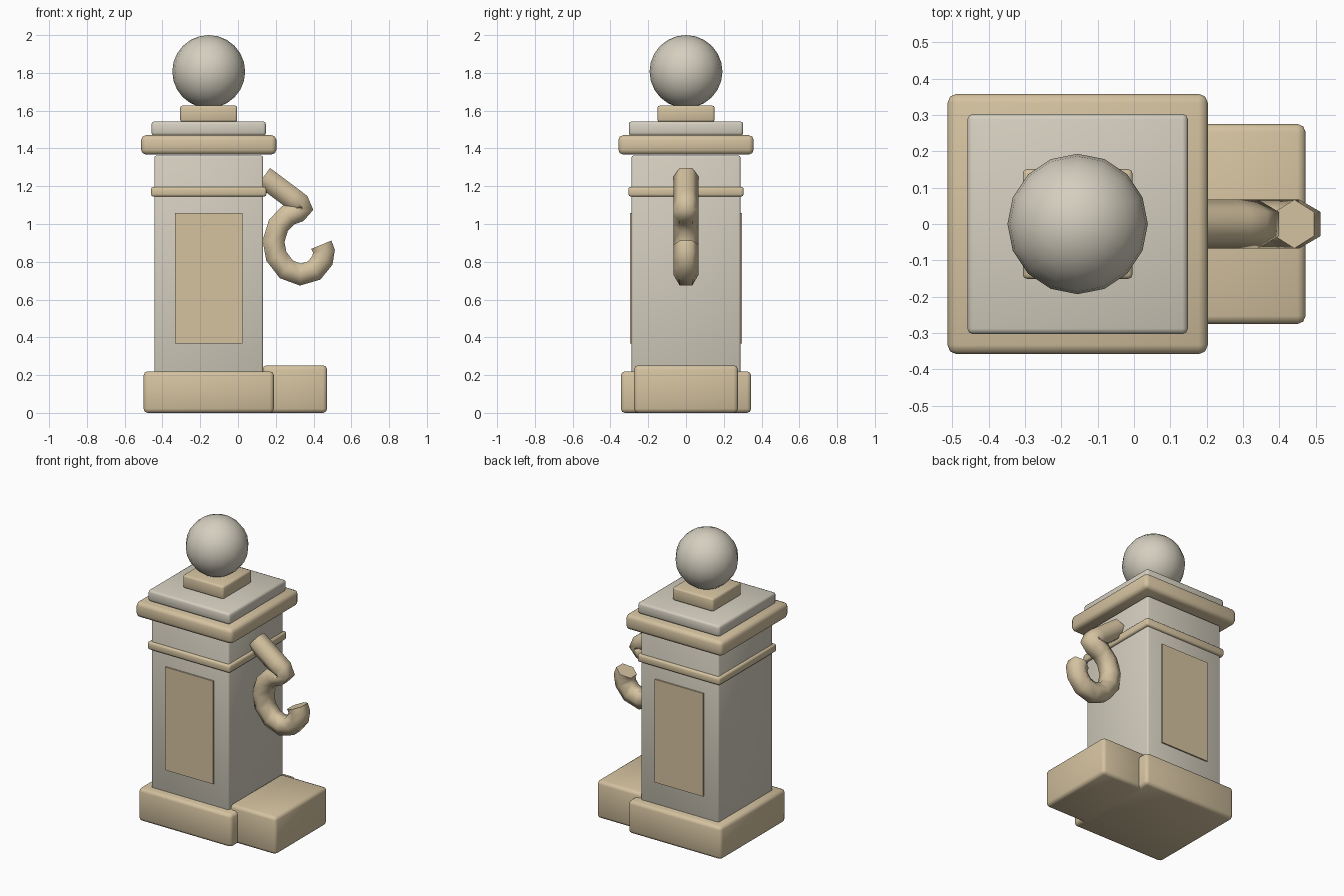
import bpy, bmesh, math
from mathutils import Vector

if "Cube" in bpy.data.objects:
    bpy.data.objects.remove(bpy.data.objects["Cube"])

PX = -0.155  # pillar centre in x


def material(name, rgb):
    m = bpy.data.materials.new(name)
    m.diffuse_color = (*rgb, 1)
    m.use_nodes = True
    m.node_tree.nodes["Principled BSDF"].inputs["Base Color"].default_value = m.diffuse_color
    return m


TAN = material("tan sandstone", (0.66, 0.54, 0.35))
STONE = material("pale grey stone", (0.66, 0.62, 0.52))


def finish(name, bm, mat, angle=50):
    bmesh.ops.recalc_face_normals(bm, faces=bm.faces)
    for f in bm.faces:
        f.smooth = True
    me = bpy.data.meshes.new(name)
    bm.to_mesh(me)
    bm.free()
    me.set_sharp_from_angle(angle=math.radians(angle))
    me.materials.append(mat)
    ob = bpy.data.objects.new(name, me)
    bpy.context.collection.objects.link(ob)
    return ob


def block(name, mat, x, y, z, bevel=0.0, segments=2):
    """Box from (min, max) pairs with rounded edges."""
    bm = bmesh.new()
    bmesh.ops.create_cube(bm, size=1)
    for v in bm.verts:
        v.co = Vector([(a + b) / 2 + c * (b - a) for c, (a, b) in zip(v.co, (x, y, z))])
    if bevel:
        bmesh.ops.bevel(bm, geom=bm.edges[:], offset=bevel, segments=segments,
                        profile=0.5, affect='EDGES')
    return finish(name, bm, mat)


def tier(name, mat, half, z0, z1, bevel):
    return block(name, mat, (PX - half, PX + half), (-half, half), (z0, z1), bevel)


# Square tiers of the pillar
tier("base_plinth", TAN, 0.345, 0.0, 0.22, 0.022)
tier("shaft", STONE, 0.288, 0.2, 1.362, 0.01)
tier("neck_band", TAN, 0.305, 1.145, 1.197, 0.012)
tier("cornice", TAN, 0.358, 1.368, 1.47, 0.025)
tier("cap_slab", STONE, 0.303, 1.468, 1.543, 0.015)
tier("ball_seat", TAN, 0.151, 1.54, 1.627, 0.012)

# Step beside the base
block("side_step", TAN, (0.13, 0.472), (-0.275, 0.275), (0.0, 0.252), 0.022)

# Raised panels on front and back
for side, label in ((-1, "front"), (1, "back")):
    ys = sorted((side * 0.28, side * 0.297))
    block(label + "_panel", TAN, (PX - 0.179, PX + 0.179), ys, (0.367, 1.058))

# Ball finial
bm = bmesh.new()
bmesh.ops.create_uvsphere(bm, u_segments=16, v_segments=12, radius=0.193)
bmesh.ops.translate(bm, verts=bm.verts, vec=(PX, 0, 1.807))
finish("ball_finial", bm, STONE)

# Hook: hexagonal tube swept along a path in the xz plane
path = [(.135, 1.25), (.288, 1.136), (.325, 1.108), (.341, 1.084), (.318, 1.066),
        (.265, 1.046), (.214, .993), (.188, .909), (.203, .829), (.256, .76),
        (.33, .732), (.404, .754), (.447, .808), (.455, .856), (.441, .89)]
pts = [Vector((x, 0, z)) for x, z in path]
bm = bmesh.new()
rings = []
for i, p in enumerate(pts):
    a = (p - pts[i - 1]).normalized() if i else Vector()
    b = (pts[i + 1] - p).normalized() if i < len(pts) - 1 else Vector()
    t = (a + b).normalized()
    n = Vector((-t.z, 0, t.x))
    rings.append([bm.verts.new(p + 0.067 * (n * math.sin(k * math.pi / 3)
                  + Vector((0, math.cos(k * math.pi / 3), 0)))) for k in range(6)])
for r, s in zip(rings, rings[1:]):
    for k in range(6):
        bm.faces.new((r[k], r[(k + 1) % 6], s[(k + 1) % 6], s[k]))
bm.faces.new(rings[0])
bm.faces.new(rings[-1])
finish("side_hook", bm, TAN, 65)
